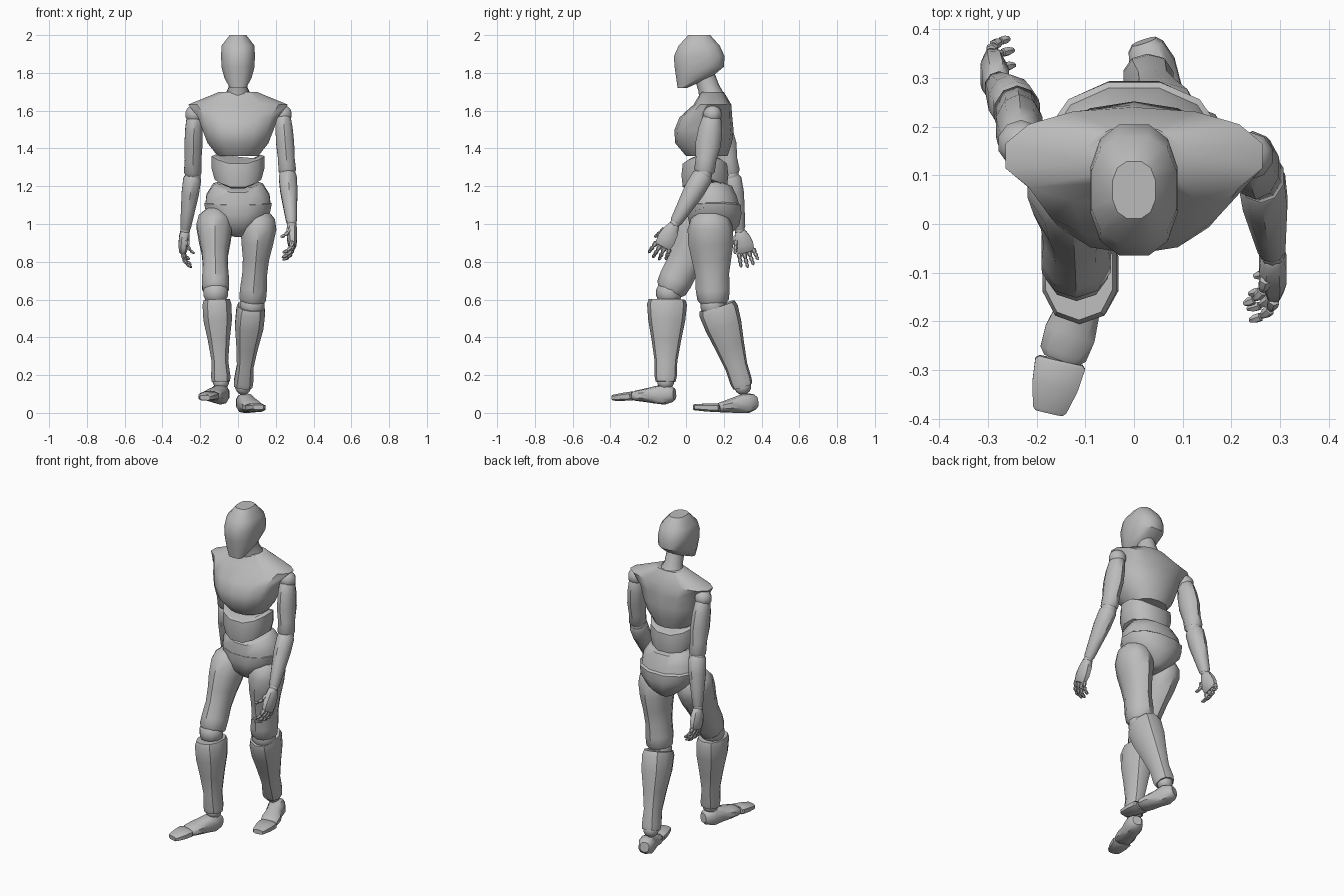
import bpy, bmesh, math
from mathutils import Vector

cube = bpy.data.objects.get("Cube")
if cube:
    bpy.data.objects.remove(cube)

GRAY = (0.5, 0.5, 0.5, 1)
gray = bpy.data.materials.new("plain gray")
gray.use_nodes = True
gray.diffuse_color = GRAY
gray.node_tree.nodes["Principled BSDF"].inputs["Base Color"].default_value = GRAY
parts = []


def finish(name, bm):
    bmesh.ops.recalc_face_normals(bm, faces=bm.faces)
    mesh = bpy.data.meshes.new(name)
    bm.to_mesh(mesh)
    bm.free()
    mesh.materials.append(gray)
    part = bpy.data.objects.new(name, mesh)
    bpy.context.collection.objects.link(part)
    parts.append(part)


def frame(start, end):
    """Direction along a part, its sideways direction and its forward direction."""
    along = (end - start).normalized()
    side = (Vector((1, 0, 0)) - along * along.x).normalized()
    return along, side, along.cross(side)


def sample(values, t):
    """Read an evenly spaced list at a fraction t of its length."""
    place = t * (len(values) - 1)
    low = min(int(place), len(values) - 2)
    return values[low] + (values[low + 1] - values[low]) * (place - low)


def loft(name, start, end, widths, depths=None, shifts=(0, 0), cap=1, sag=0, n=10, power=2):
    """Rounded tube with evenly spaced half widths, half depths and forward shifts.
    Cap narrows both ends; sag dips the front and back along the axis."""
    start, end = Vector(start), Vector(end)
    depths = depths or widths
    along, side, forward = frame(start, end)
    last = len(widths) - 1
    stations = [(k / last, 1) for k in range(last + 1)]
    if cap < 1:
        edge = 0.06
        stations = [(0, cap), (edge, 1), *stations[1:-1], (1 - edge, 1), (1, cap)]
    bm = bmesh.new()
    loops = []
    for t, scale in stations:
        loop = []
        for i in range(n):
            angle = math.tau * (i + 0.5) / n
            c, s = math.cos(angle), math.sin(angle)
            x = math.copysign(abs(c) ** (2 / power), c) * sample(widths, t) * scale
            y = math.copysign(abs(s) ** (2 / power), s) * sample(depths, t) * scale
            centre = start.lerp(end, t) + forward * sample(shifts, t)
            loop.append(bm.verts.new(centre + side * x + forward * y + along * sag * s * s))
        loops.append(loop)
    for upper, lower in zip(loops, loops[1:]):
        for i in range(n):
            j = (i + 1) % n
            bm.faces.new((upper[i], upper[j], lower[j], lower[i]))
    bm.faces.new(loops[0])
    bm.faces.new(loops[-1])
    finish(name, bm)


def ball(name, centre, radius):
    bm = bmesh.new()
    bmesh.ops.create_uvsphere(bm, u_segments=10, v_segments=7, radius=radius)
    bmesh.ops.translate(bm, verts=bm.verts, vec=centre)
    finish(name, bm)


def leg(side, hip, knee, shin_top, ankle, heel, ball_of_foot, toe_tip):
    """Thigh, shin, foot and toes with round joints between them."""
    loft(side + "_thigh", hip, knee,
         widths=[.08, .1, .088, .073, .069, .075, .074],
         depths=[.09, .12, .12, .105, .09, .09, .08], cap=.75)
    ball(side + "_knee", knee, .07)
    loft(side + "_shin", shin_top, ankle,
         widths=[.08, .079, .06, .046, .056],
         depths=[.108, .098, .078, .06, .058], cap=.9, power=2.3)
    ball(side + "_ankle", ankle, .045)
    loft(side + "_foot", heel, ball_of_foot,
         widths=[.035, .05, .046, .055, .05],
         depths=[.038, .054, .045, .034, .025], cap=.75, power=2.5)
    loft(side + "_toes", ball_of_foot, toe_tip,
         widths=[.056, .05, .035], depths=[.025, .022, .016], cap=.85, n=8, power=3)


def digit(name, base, straight, curl, length, radius):
    """Three tapering pieces, each bent further towards the palm."""
    for number, bend in enumerate((.25, .7, 1.1), start=1):
        tip = base + (straight * math.cos(bend) + curl * math.sin(bend)) * length
        loft(f"{name}_{number}", base, tip, [radius, radius, radius * .5], cap=.7, n=6)
        base, radius, length = tip, radius * .85, length * .9


def hand(side, wrist, knuckle, inward):
    """Palm, four curled fingers and a thumb."""
    along, across, forward = frame(wrist, knuckle)
    curl = across * inward
    loft(side + "_palm", wrist, knuckle, widths=[.025, .03, .028, .02],
         depths=[.028, .045, .052, .046], cap=.85, n=8, power=2.5)
    lengths = {"little": .028, "ring": .035, "middle": .037, "index": .034}
    for place, (finger, length) in enumerate(lengths.items()):
        row = place - 1.5
        base = knuckle + forward * row * .026 - along * abs(row) * .005
        digit(f"{side}_{finger}_finger", base, along + forward * row * .1, curl, length, .013)
    base = wrist.lerp(knuckle, .35) + forward * .035 + curl * .015
    digit(side + "_thumb", base, along + forward * .4, curl, .03, .013)


def arm(side, shoulder, elbow, wrist, knuckle, inward):
    """Upper arm, forearm and hand with round joints between them."""
    shoulder, elbow, wrist, knuckle = map(Vector, (shoulder, elbow, wrist, knuckle))
    ball(side + "_shoulder", shoulder, .05)
    loft(side + "_upper_arm", shoulder, elbow, widths=[.04, .048, .05, .046, .05],
         depths=[.046, .063, .068, .055, .055], cap=.75)
    ball(side + "_elbow", elbow, .045)
    loft(side + "_forearm", elbow, wrist, widths=[.05, .048, .038, .028],
         depths=[.056, .056, .043, .03], cap=.8)
    ball(side + "_wrist", wrist, .027)
    hand(side, wrist, knuckle, inward)


# Head and neck
loft("head", (0, .07, 2), (0, .07, 1.72),
     widths=[.045, .09, .092, .09, .075, .045],
     depths=[.06, .112, .138, .134, .095, .025],
     shifts=[0, 0, 0, 0, .03, .09], n=12, power=2.5)
loft("neck", (0, .1, 1.78), (0, .14, 1.66), widths=[.05, .052, .08], depths=[.055, .057, .07])

# Chest
loft("chest", (0, .14, 1.7), (0, .14, 1.36),
     widths=[.1, .27, .215, .192, .165, .11],
     depths=[.06, .1, .14, .157, .15, .11],
     shifts=[0, 0, .035, .045, .047, .03], n=14, power=2.2)

# Belly bands that dip at the front and back
loft("abdomen", (0, .1, 1.37), (0, .1, 1.23), widths=[.145, .145, .125],
     depths=[.12, .128, .12], cap=.85, sag=.045, n=12, power=2.3)
loft("waist", (0, .125, 1.22), (0, .145, 1.09), widths=[.13, .172, .18],
     depths=[.115, .135, .143], cap=.88, sag=.03, n=12, power=2.2)

# Pelvis
loft("pelvis", (0, .15, 1.12), (0, .15, .94), widths=[.187, .175, .12, .045],
     depths=[.145, .148, .135, .07], cap=.9, sag=.01, n=12, power=2.2)

# Left leg trails, right leg leads
leg("left", hip=(.115, .125, 1.06), knee=(.075, .145, .57), shin_top=(.07, .165, .565),
    ankle=(.027, .3, .14), heel=(.02, .375, .06), ball_of_foot=(.09, .17, .027),
    toe_tip=(.108, .04, .03))
leg("right", hip=(-.125, .125, 1.06), knee=(-.118, -.09, .635), shin_top=(-.113, -.1, .6),
    ankle=(-.09, -.108, .165), heel=(-.075, -.06, .1), ball_of_foot=(-.15, -.28, .09),
    toe_tip=(-.175, -.388, .08))

# Left arm swings forward, right arm swings back
arm("left", (.238, .14, 1.58), (.262, .095, 1.265), (.284, -.06, 1), (.288, -.125, .88), -1)
arm("right", (-.232, .165, 1.58), (-.24, .235, 1.255), (-.28, .285, .965), (-.293, .32, .85), 1)

# Smooth shading with sharp cut ends
bpy.ops.object.select_all(action="DESELECT")
for part in parts:
    part.select_set(True)
bpy.context.view_layer.objects.active = parts[0]
bpy.ops.object.shade_smooth_by_angle(angle=math.radians(40))
